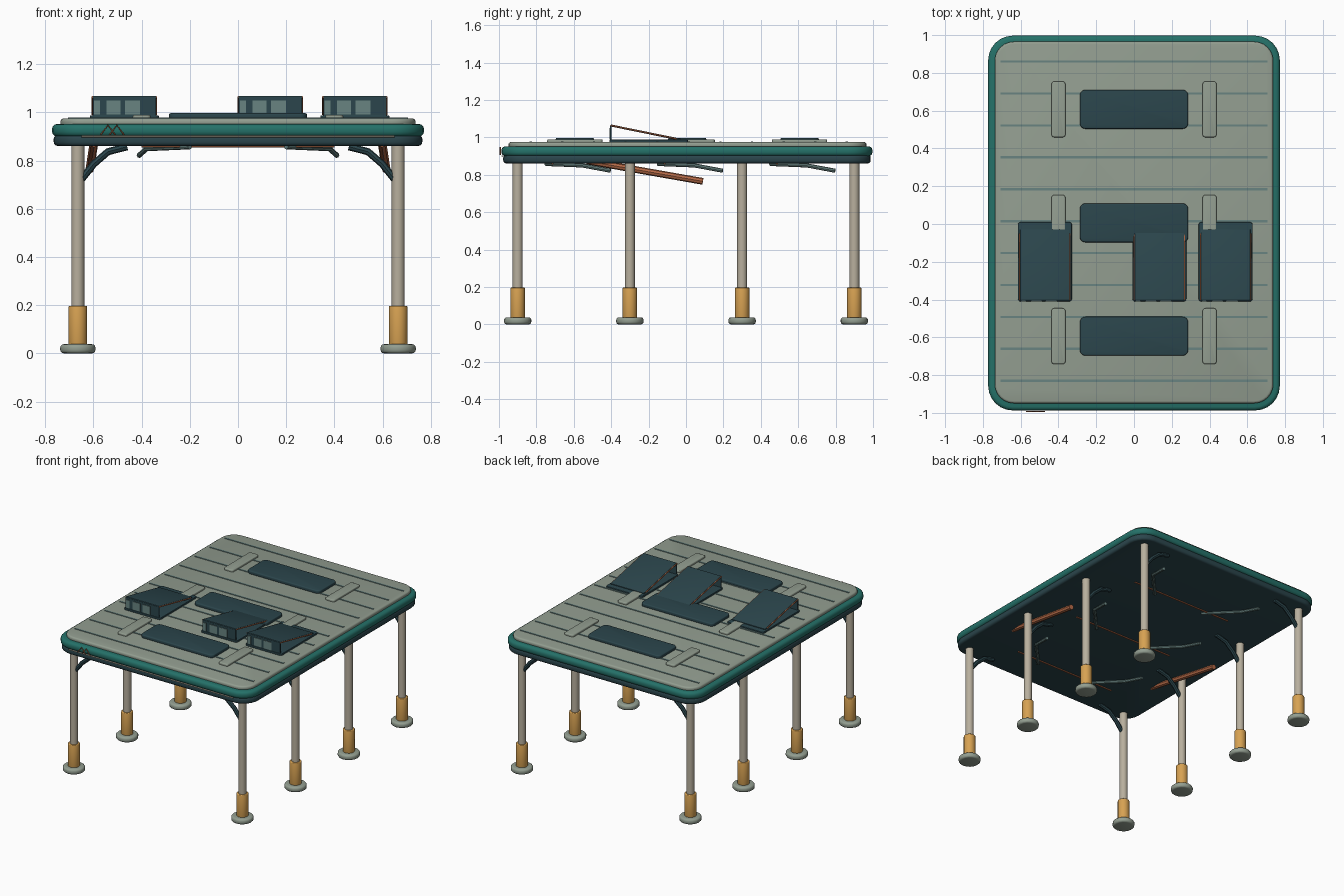
import bpy, bmesh, math
from mathutils import Vector

cube = bpy.data.objects.get("Cube")
if cube:
    bpy.data.objects.remove(cube, do_unlink=True)


def material(name, rgb):
    m = bpy.data.materials.new(name)
    m.use_nodes = True
    m.diffuse_color = (*rgb, 1)
    m.node_tree.nodes["Principled BSDF"].inputs["Base Color"].default_value = (*rgb, 1)
    return m


SAGE = material("sage", (0.29, 0.34, 0.28))
GREEN = material("deep_green", (0.018, 0.165, 0.14))
DARK = material("dark_slate", (0.024, 0.06, 0.072))
STEEL = material("steel_teal", (0.14, 0.23, 0.22))
TAN = material("tan", (0.48, 0.43, 0.34))
AMBER = material("amber", (0.68, 0.36, 0.085))
COPPER = material("copper", (0.48, 0.15, 0.065))


def finish(name, bm, mat, loc=(0, 0, 0), rot_x=0):
    bmesh.ops.recalc_face_normals(bm, faces=bm.faces)
    mesh = bpy.data.meshes.new(name)
    bm.to_mesh(mesh)
    bm.free()
    mesh.materials.append(mat)
    ob = bpy.data.objects.new(name, mesh)
    bpy.context.collection.objects.link(ob)
    ob.location = loc
    ob.rotation_euler.x = rot_x
    smooth(ob)
    return ob


def smooth(ob):
    bpy.ops.object.select_all(action='DESELECT')
    ob.select_set(True)
    bpy.context.view_layer.objects.active = ob
    bpy.ops.object.shade_smooth_by_angle(angle=math.radians(40))


def box(name, mat, size, loc, corner=0, edge=0, rot_x=0):
    """Box with rounded vertical corners and softened top and bottom rims."""
    bm = bmesh.new()
    bmesh.ops.create_cube(bm, size=1)
    bmesh.ops.scale(bm, vec=size, verts=bm.verts)
    if corner:
        upright = [e for e in bm.edges if abs(e.verts[0].co.z - e.verts[1].co.z) > 1e-5]
        bmesh.ops.bevel(bm, geom=upright, offset=corner, segments=6, profile=0.5, affect='EDGES')
    if edge:
        rims = [e for e in bm.edges if abs(e.verts[0].co.z - e.verts[1].co.z) < 1e-5]
        bmesh.ops.bevel(bm, geom=rims, offset=edge, segments=3, profile=0.5, affect='EDGES')
    return finish(name, bm, mat, loc, rot_x)


def cylinder(name, mat, radius, z0, z1, x, y, edge=0):
    bm = bmesh.new()
    bmesh.ops.create_cone(bm, cap_ends=True, segments=16, radius1=radius,
                          radius2=radius, depth=z1 - z0)
    if edge:
        rims = [e for e in bm.edges if abs(e.verts[0].co.z - e.verts[1].co.z) < 1e-5]
        bmesh.ops.bevel(bm, geom=rims, offset=edge, segments=3, profile=0.5, affect='EDGES')
    return finish(name, bm, mat, (x, y, (z0 + z1) / 2))


def tube(name, mat, radius, points):
    """Round bar following a path, turned into a mesh."""
    curve = bpy.data.curves.new(name, 'CURVE')
    curve.dimensions = '3D'
    curve.bevel_depth = radius
    curve.bevel_resolution = 2
    curve.use_fill_caps = True
    spline = curve.splines.new('POLY')
    spline.points.add(len(points) - 1)
    for p, co in zip(spline.points, points):
        p.co = (*co, 1)
    temp = bpy.data.objects.new(name + "_path", curve)
    bpy.context.collection.objects.link(temp)
    mesh = bpy.data.meshes.new_from_object(temp.evaluated_get(bpy.context.evaluated_depsgraph_get()))
    bpy.data.objects.remove(temp, do_unlink=True)
    mesh.materials.clear()
    mesh.materials.append(mat)
    ob = bpy.data.objects.new(name, mesh)
    bpy.context.collection.objects.link(ob)
    smooth(ob)
    return ob


MID = 0.005   # centre of the deck along y

# Layered deck
box("deck_underside", DARK, (1.53, 1.965, 0.046), (0, MID, 0.884), 0.12, 0.016)
box("deck_rim", GREEN, (1.544, 1.984, 0.052), (0, MID, 0.926), 0.13, 0.02)
box("deck_top", SAGE, (1.474, 1.914, 0.032), (0, MID + 0.003, 0.959), 0.10, 0.012)

# Seam strips across the deck
for i in range(11):
    box("deck_seam", STEEL, (1.412, 0.012, 0.006), (0, 0.86 - 0.169 * i, 0.976))

# Pads, side clips and the hanging arms below each of them
for cy in (0.607, 0.006, -0.594):
    box("pad", DARK, (0.574, 0.206, 0.026), (0, cy, 0.984), 0.03, 0.007)
    tube("cross_rod", COPPER, 0.006, [(-0.4, cy - 0.12, 0.86), (0.4, cy - 0.12, 0.86)])
    for s in (-1, 1):
        box("clip", SAGE, (0.074, 0.296, 0.02), (s * 0.4, cy, 0.98), 0.015, 0.006)
        tube("hanging_arm", STEEL, 0.011, [
            (s * 0.2, cy - 0.155, 0.858), (s * 0.38, cy + 0.04, 0.85),
            (s * 0.41, cy + 0.19, 0.822)])

# Legs with sleeves, feet and curved braces
for s in (-1, 1):
    for y in (-0.9, -0.3, 0.3, 0.9):
        x = s * 0.665
        cylinder("foot", SAGE, 0.073, 0, 0.038, x, y, 0.014)
        cylinder("leg_sleeve", AMBER, 0.039, 0.035, 0.197, x, y, 0.005)
        cylinder("leg", TAN, 0.027, 0.19, 0.87, x, y)
        tube("leg_brace", DARK, 0.015, [
            (s * 0.65, y, 0.722), (s * 0.6, y, 0.785),
            (s * 0.54, y, 0.837), (s * 0.46, y, 0.858)])
    tube("slanted_strut", COPPER, 0.018, [(s * 0.598, -0.53, 0.874), (s * 0.615, 0.09, 0.765)])

# Raised hatches: base, tilted lid, slatted front and side stays
FRONT, BACK, HIGH, LOW = -0.403, -0.03, 1.064, 0.988
lid_len = math.hypot(BACK - FRONT, HIGH - LOW)
lid_tilt = -math.atan2(HIGH - LOW, BACK - FRONT)
for hx in (-0.472, 0.134, 0.485):
    box("hatch_base", DARK, (0.286, 0.42, 0.014), (hx, -0.2, 0.981), 0.015, 0.003)
    box("hatch_lid", DARK, (0.262, lid_len, 0.011),
        (hx, (FRONT + BACK) / 2, (HIGH + LOW) / 2), 0, 0.003, lid_tilt)
    box("hatch_front", DARK, (0.262, 0.008, 0.08), (hx, -0.401, 1.024))
    for dx, w in ((-0.113, 0.026), (-0.044, 0.058), (0.034, 0.062)):
        box("hatch_slat", STEEL, (w, 0.006, 0.058), (hx + dx, -0.406, 1.021))
    for s in (-1, 1):
        tube("hatch_stay", COPPER, 0.004, [
            (hx + s * 0.132, FRONT, HIGH), (hx + s * 0.132, BACK - 0.02, LOW + 0.004)])

# Front edge trim and small peaked wires
tube("front_trim", TAN, 0.004, [(-0.65, -0.982, 0.9), (0.65, -0.982, 0.9)])
for x in (-0.54, -0.503):
    tube("peaked_wire", COPPER, 0.003, [
        (x - 0.03, -0.993, 0.907), (x, -0.993, 0.947), (x + 0.03, -0.993, 0.907)])
